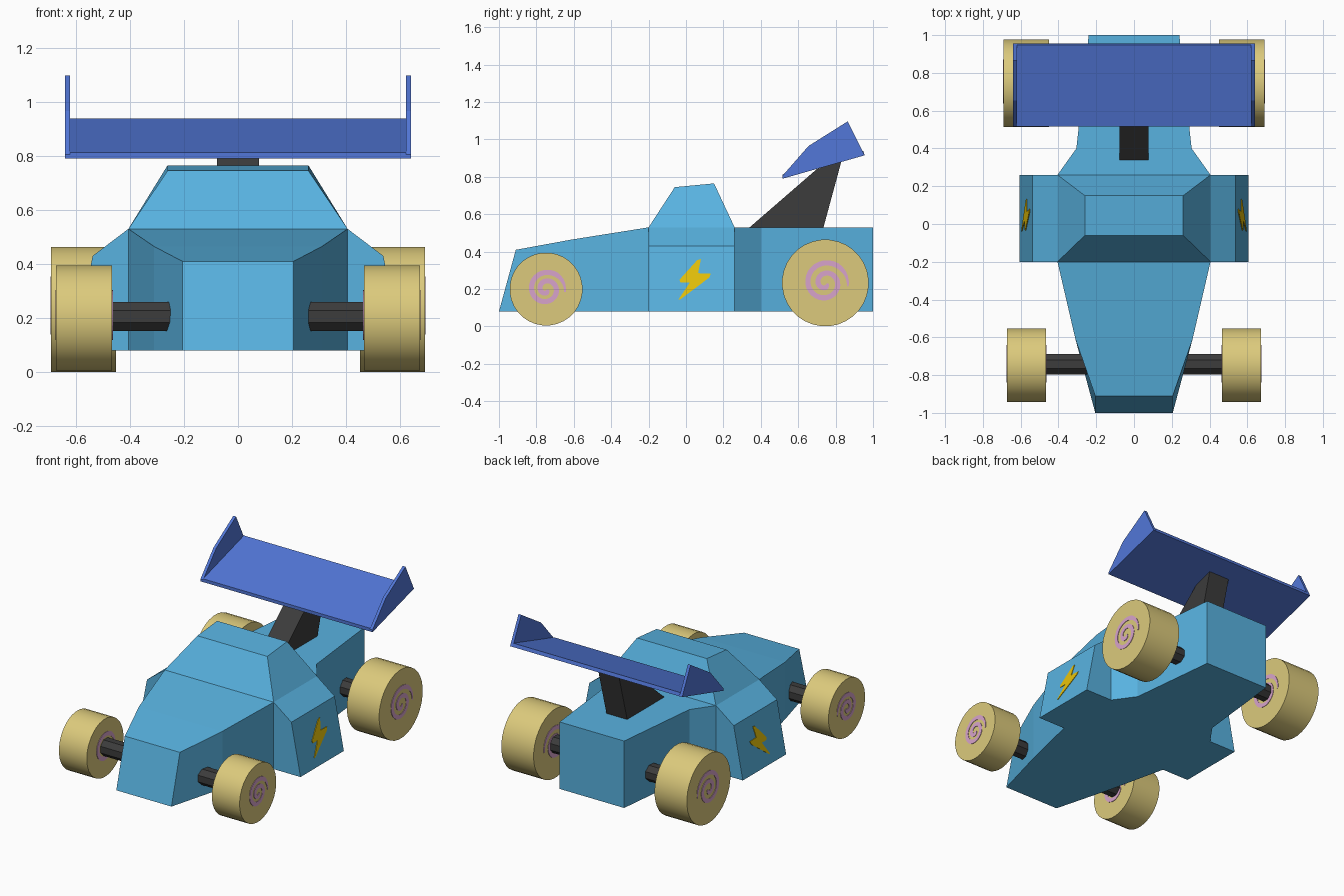
import bpy, bmesh, math
from mathutils import Vector

if "Cube" in bpy.data.objects:
    bpy.data.objects.remove(bpy.data.objects["Cube"])


def material(name, hex_rgb):
    lin = [((c / 255 + 0.055) / 1.055) ** 2.4 for c in bytes.fromhex(hex_rgb)]
    m = bpy.data.materials.new(name)
    m.diffuse_color = (*lin, 1)
    m.use_nodes = True
    m.node_tree.nodes["Principled BSDF"].inputs["Base Color"].default_value = m.diffuse_color
    return m


BLUE = material("body blue", "58B2E0")
WING = material("wing blue", "5277D8")
TAN = material("wheel tan", "DCCA7C")
BLACK = material("dark grey", "3C3C3C")
PINK = material("spiral pink", "D8A4CC")
YELLOW = material("bolt yellow", "EBC60A")


def finish(name, bm, mat):
    bmesh.ops.recalc_face_normals(bm, faces=bm.faces)
    me = bpy.data.meshes.new(name)
    bm.to_mesh(me)
    bm.free()
    me.materials.append(mat)
    ob = bpy.data.objects.new(name, me)
    bpy.context.collection.objects.link(ob)
    return ob


def loft(name, rings, mat):
    """Skin a row of equal-length closed rings and cap both ends."""
    bm = bmesh.new()
    vs = [[bm.verts.new(p) for p in r] for r in rings]
    n = len(vs[0])
    for a, b in zip(vs, vs[1:]):
        for i in range(n):
            j = (i + 1) % n
            bm.faces.new((a[i], a[j], b[j], b[i]))
    bm.faces.new(vs[0])
    bm.faces.new(vs[-1])
    return finish(name, bm, mat)


def prism(name, profile, x0, x1, mat):
    """Extrude a (y, z) profile along x."""
    return loft(name, [[(x, y, z) for y, z in profile] for x in (x0, x1)], mat)


def cylinder(name, r, sides, x0, x1, y, z, mat):
    ring = [(y + r * math.cos(2 * math.pi * (i + .5) / sides),
             z + r * math.sin(2 * math.pi * (i + .5) / sides)) for i in range(sides)]
    return prism(name, ring, x0, x1, mat)


def spiral(name, x0, x1, y, z, radius):
    """Flat two-turn spiral ribbon on a wheel face."""
    steps, rings = 56, []
    for i in range(steps + 1):
        t = i / steps
        a = -0.15 + t * 4 * math.pi
        r = radius * (1 - 0.9 * t)
        w = 0.014 * min(1, 0.3 + 8 * t, 0.3 + 8 * (1 - t))
        rings.append([(x, y + q * math.cos(a), z + q * math.sin(a))
                      for x, q in ((x0, r - w), (x0, r + w), (x1, r + w), (x1, r - w))])
    return loft(name, rings, PINK)


# Main body: cross-sections from nose to tail (bottom y, top y, half width, top z)
sections = [(-1, -.91, .205, .41), (-.61, -.61, .31, .465), (-.2, -.2, .405, .53),
            (.26, .26, .405, .53), (.4, .4, .305, .53), (1, 1, .24, .53)]
loft("body", [[(-w, yb, .08), (w, yb, .08), (w, yt, h), (-w, yt, h)]
              for yb, yt, w, h in sections], BLUE)

# Cabin: tapered block on the body
loft("cabin", [[(-.405, -.2, .53), (.405, -.2, .53), (.405, .26, .53), (-.405, .26, .53)],
               [(-.26, -.06, .745), (.26, -.06, .745), (.26, .15, .765), (-.26, .15, .765)]], BLUE)

# Rear wing, its end plates and the stand
prism("wing_stand", [(.34, .53), (.735, .53), (.83, .88), (.70, .842)], -.077, .077, BLACK)
prism("wing_plate", [(.515, .79), (.955, .915), (.948, .938), (.515, .812)], -.62, .62, WING)
end_plate = [(.515, .79), (.955, .915), (.865, 1.097), (.655, .965), (.515, .805)]

# Lightning bolt outline (y, z)
bolt = [(.08, .36), (.06, .355), (-.035, .25), (-.03, .235), (.02, .235),
        (-.04, .145), (-.03, .145), (.125, .262), (.132, .282), (.065, .285)]

for s, side in ((1, "right"), (-1, "left")):
    prism(f"{side}_wing_end", end_plate, s * .62, s * .64, WING)

    # Side pod
    pod = [(.405, .08), (.605, .08), (.537, .43), (.405, .53)]
    loft(f"{side}_pod", [[(s * x, y, z) for x, z in pod] for y in (-.2, .26)], BLUE)

    # Bolt plate lying on the sloped pod face
    loft(f"{side}_bolt", [[(s * (.605 - (z - .08) * .068 / .35 + o), y, z) for y, z in bolt]
                          for o in (-.002, .004)], YELLOW)

    # Wheels with spirals on both faces, and axles
    for end, y, z, r, xi, xo, sr in (("front", -.748, .2, .195, .465, .672, .102),
                                     ("rear", .745, .233, .232, .45, .69, .122)):
        wheel = cylinder(f"{side}_{end}_wheel", r, 32, s * xi, s * xo, y, z, TAN)
        bpy.context.view_layer.objects.active = wheel
        wheel.select_set(True)
        bpy.ops.object.shade_smooth_by_angle(angle=math.radians(30))
        wheel.select_set(False)
        spiral(f"{side}_{end}_outer_spiral", s * (xo - .002), s * (xo + .003), y, z, sr)
        spiral(f"{side}_{end}_inner_spiral", s * (xi + .002), s * (xi - .003), y, z, sr)
        cylinder(f"{side}_{end}_axle", .058, 8, s * .12, s * (xi + .01), y + .005,
                 z + .006 if end == "front" else z, BLACK)
